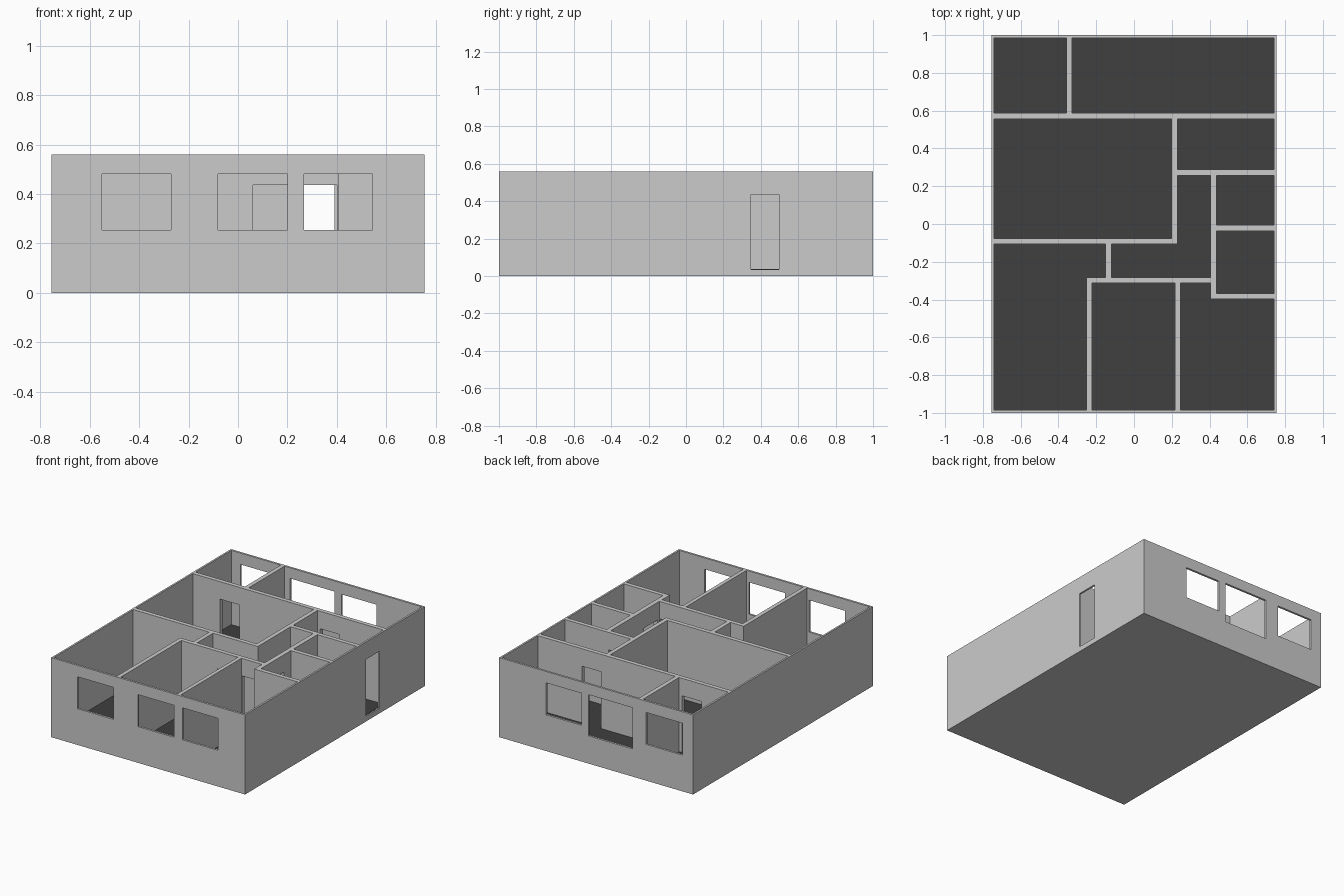
import bpy

if "Cube" in bpy.data.objects:
    bpy.data.objects.remove(bpy.data.objects["Cube"])

W, D, H = 0.755, 1.0, 0.56      # half width, half depth, wall height
IX, IY = 0.742, 0.985           # inner faces of the outer walls
FLOOR, DOOR = 0.036, 0.437      # floor level, door head


def box(name, x0, x1, y0, y1, z0, z1):
    bpy.ops.mesh.primitive_cube_add(size=1, location=((x0 + x1) / 2, (y0 + y1) / 2, (z0 + z1) / 2))
    ob = bpy.context.object
    ob.name = name
    ob.scale = (x1 - x0, y1 - y0, z1 - z0)
    bpy.ops.object.transform_apply(location=True, rotation=False, scale=True)
    return ob


walls = box("house_walls", -W, W, -D, D, 0, H)

# rooms hollowed out of the block: x0, x1, y0, y1
rooms = [
    (-IX, -0.357, 0.587, IY), (-0.327, IX, 0.587, IY),     # back rooms
    (-IX, 0.199, -0.076, 0.557),                           # main room
    (0.229, IX, 0.288, 0.557),                             # entry
    (0.229, 0.405, -0.282, 0.258), (-0.12, 0.3, -0.282, -0.106),  # L corridor
    (0.437, IX, -0.006, 0.258), (0.437, IX, -0.368, -0.036),      # small rooms
    (0.245, IX, -IY, -0.398), (0.245, 0.405, -0.6, -0.312),       # front right
    (-0.223, 0.218, -IY, -0.312),                          # front middle
    (-IX, -0.252, -IY, -0.106), (-0.4, -0.15, -0.282, -0.106),    # front left
]
cuts = [(r[0], r[1], r[2], r[3], FLOOR, H + 0.1) for r in rooms]

# windows: centre wall y, x0, x1, sill, head
for y, x0, x1, z0, z1 in [
    (-D, -0.55, -0.27, 0.255, 0.48), (-D, -0.08, 0.20, 0.255, 0.48), (-D, 0.267, 0.545, 0.255, 0.48),
    (D, 0.115, 0.39, 0.255, 0.48), (D, -0.285, 0.06, 0.195, 0.485), (D, -0.672, -0.388, 0.255, 0.48),
]:
    cuts.append((x0, x1, y - 0.04, y + 0.04, z0, z1))

# doors through walls running along x: wall y, x0, x1
for y, x0, x1 in [(0.572, -0.53, -0.38), (0.572, 0.25, 0.40), (0.273, 0.25, 0.40),
                  (-0.297, 0.25, 0.40), (-0.297, 0.06, 0.21)]:
    cuts.append((x0, x1, y - 0.03, y + 0.03, FLOOR, DOOR))

# doors through walls running along y: wall x, y0, y1
for x, y0, y1 in [(W, 0.347, 0.497), (0.214, 0.347, 0.497), (0.421, 0.05, 0.20),
                  (0.421, -0.26, -0.11), (-0.135, -0.27, -0.12)]:
    cuts.append((x - 0.03, x + 0.03, y0, y1, FLOOR, DOOR))

# apply the cuts
cutters = []
for c in cuts:
    cutter = box("cutter", *c)
    cutter.hide_render = True
    mod = walls.modifiers.new("cut", 'BOOLEAN')
    mod.operation, mod.solver, mod.object = 'DIFFERENCE', 'EXACT', cutter
    cutters.append(cutter)
bpy.context.view_layer.update()
mesh = bpy.data.meshes.new_from_object(walls.evaluated_get(bpy.context.evaluated_depsgraph_get()))
walls.modifiers.clear()
walls.data = mesh
for c in cutters:
    bpy.data.objects.remove(c)

# dark floor running under the partitions
floor = box("floor", -IX - 0.003, IX + 0.003, -IY - 0.003, IY + 0.003, 0.03, FLOOR + 0.002)
mat = bpy.data.materials.new("dark_floor")
mat.diffuse_color = (0.05, 0.05, 0.05, 1)
mat.use_nodes = True
mat.node_tree.nodes["Principled BSDF"].inputs["Base Color"].default_value = mat.diffuse_color
floor.data.materials.append(mat)
